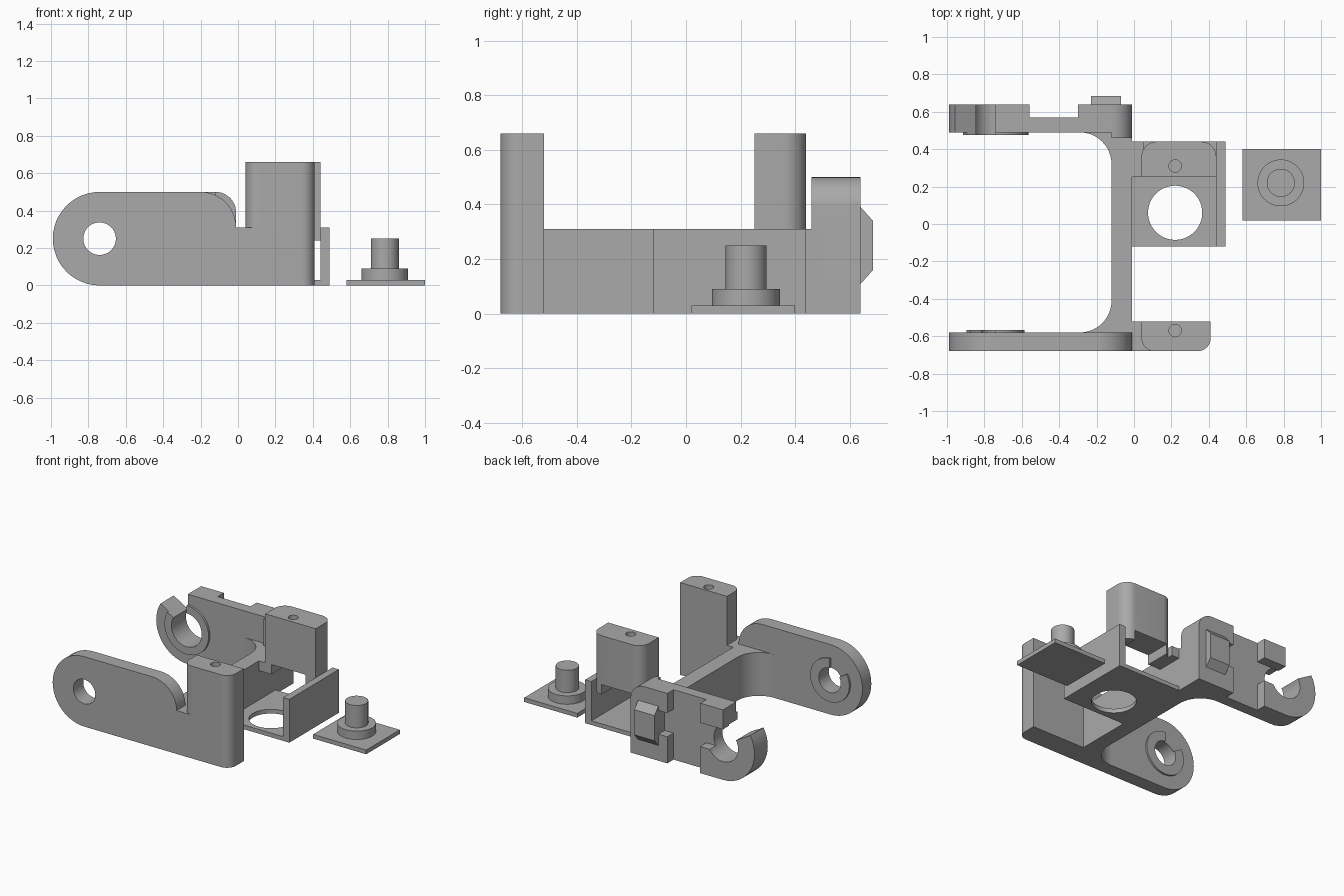
import bpy
import bmesh
from math import sin, cos, radians
from mathutils import Vector

cube = bpy.data.objects.get("Cube")
if cube:
    bpy.data.objects.remove(cube, do_unlink=True)

# Single grey plastic
GREY = (0.4, 0.4, 0.4, 1)
mat = bpy.data.materials.new("grey_plastic")
mat.use_nodes = True
mat.diffuse_color = GREY
bsdf = next(n for n in mat.node_tree.nodes if n.type == 'BSDF_PRINCIPLED')
bsdf.inputs["Base Color"].default_value = GREY


def arc(cx, cy, r, a0, a1):
    """Points on a circle from angle a0 to a1 in degrees."""
    n = max(3, int(abs(a1 - a0) / 7.5))
    steps = [radians(a0 + (a1 - a0) * i / n) for i in range(n + 1)]
    return [(cx + r * cos(a), cy + r * sin(a)) for a in steps]


def prism(name, outline, axis, lo, hi):
    """Extrude a 2D outline along one axis; the outline uses the other two in order."""
    place = {'x': lambda a, b, d: (d, a, b),
             'y': lambda a, b, d: (a, d, b),
             'z': lambda a, b, d: (a, b, d)}[axis]
    bm = bmesh.new()
    face = bm.faces.new([bm.verts.new(place(a, b, lo)) for a, b in outline])
    ext = bmesh.ops.extrude_face_region(bm, geom=[face])
    moved = [v for v in ext["geom"] if isinstance(v, bmesh.types.BMVert)]
    bmesh.ops.translate(bm, verts=moved, vec=Vector(place(0, 0, hi - lo)))
    bmesh.ops.remove_doubles(bm, verts=bm.verts, dist=0.0001)
    bmesh.ops.recalc_face_normals(bm, faces=bm.faces)
    me = bpy.data.meshes.new(name)
    bm.to_mesh(me)
    bm.free()
    me.materials.append(mat)
    ob = bpy.data.objects.new(name, me)
    bpy.context.collection.objects.link(ob)
    return ob


def box(name, x, y, z):
    return prism(name, [(x[0], y[0]), (x[1], y[0]), (x[1], y[1]), (x[0], y[1])], 'z', *z)


def disc(name, cx, cy, r, axis, lo, hi):
    return prism(name, arc(cx, cy, r, 0, 360)[:-1], axis, lo, hi)


def cut(ob, cutter):
    """Subtract the cutter and discard it."""
    cutter.hide_render = True
    mod = ob.modifiers.new("cut", 'BOOLEAN')
    mod.operation = 'DIFFERENCE'
    mod.solver = 'EXACT'
    mod.object = cutter
    bpy.context.view_layer.objects.active = ob
    bpy.ops.object.modifier_apply(modifier=mod.name)
    bpy.data.objects.remove(cutter, do_unlink=True)


def c_ring(name, r_out, r_in, lo, hi):
    """Open collar around the pivot."""
    outline = arc(PX, PZ, r_out, 150, 450) + arc(PX, PZ, r_in, 450, 150)
    return prism(name, outline, 'y', lo, hi)


PX, PZ, R = -0.74, 0.25, 0.25      # pivot centre and arm end radius
TOP, BAR, END = 0.5, 0.31, -0.01   # arm top, crossbar top, arm end
parts = []

# Front arm with pivot hole and collar
arm = prism("front_arm", arc(PX, PZ, R, 270, 90) + arc(-0.2, BAR, 0.19, 90, 0) + [(END, 0)],
            'y', -0.68, -0.58)
cut(arm, disc("pivot_cutter", PX, PZ, 0.087, 'y', -0.8, -0.5))
parts += [arm, c_ring("front_collar", 0.155, 0.087, -0.585, -0.567)]

# Crossbar with filleted inner corners
parts.append(prism("crossbar",
                   [(-0.3, -0.6), (END, -0.6), (END, 0.5), (-0.3, 0.5)]
                   + arc(-0.29, 0.32, 0.17, 90, 0) + arc(-0.29, -0.41, 0.17, 0, -90),
                   'z', 0, BAR))

# Back arm: hooked inner layer
hook = arc(PX, PZ, R, 270, 150)
end_curve = arc(-0.12, 0.39, 0.11, 90, 0)
parts.append(prism("back_arm", hook + arc(PX, PZ, 0.12, 150, 450) + [(PX, TOP)]
                   + end_curve + [(END, 0)], 'y', 0.49, 0.57))
parts.append(c_ring("back_collar", 0.175, 0.12, 0.475, 0.495))

# Back arm: raised outer layer around the channel
parts.append(prism("hook_thickening", hook + arc(PX, PZ, 0.12, 150, 330)
                   + [(-0.56, 0.19), (-0.56, 0)], 'y', 0.57, 0.64))
parts.append(box("upper_stop", (PX, -0.56), (0.57, 0.64), (0.36, TOP)))
parts.append(prism("end_block", end_curve + [(END, 0), (-0.3, 0), (-0.3, 0.19), (-0.23, 0.19),
                                             (-0.23, 0.36), (-0.3, 0.36), (-0.3, TOP)],
                   'y', 0.57, 0.64))
parts.append(prism("end_pad", end_curve + [(END, 0), (-0.12, 0)], 'y', 0.46, 0.49))

# Bevelled clip on the outside of the back arm
parts.append(prism("clip", [(0.6, 0.11), (0.64, 0.11), (0.685, 0.16), (0.685, 0.34),
                            (0.64, 0.39), (0.6, 0.39)], 'x', -0.23, -0.07))

# Front post and its base
base = prism("front_post_base", [(-0.12, -0.52), (-0.12, -0.68)]
             + arc(0.34, -0.61, 0.07, -90, 0) + [(0.41, -0.52)], 'z', 0, BAR)
post = prism("front_post", [(0.04, -0.52)] + arc(0.11, -0.61, 0.07, 180, 270)
             + arc(0.34, -0.61, 0.07, -90, 0) + [(0.41, -0.52)], 'z', BAR, 0.66)
cut(post, disc("screw_cutter", 0.22, -0.57, 0.033, 'z', 0.5, 0.8))
parts += [base, post]

# Back post bridging the tray, with a stepped underside
post = prism("back_post", [(0.04, 0.25), (0.44, 0.25)] + arc(0.36, 0.36, 0.08, 0, 90)
             + arc(0.12, 0.36, 0.08, 90, 180), 'z', 0.24, 0.66)
cut(post, disc("screw_cutter", 0.22, 0.31, 0.033, 'z', 0.5, 0.8))
cut(post, box("slot_cutter", (0.09, 0.36), (0.1, 0.6), (0.1, BAR)))
parts += [post, box("post_shoulder", (END, 0.05), (0.25, 0.44), (0.24, BAR))]

# Tray with round opening and side wall
floor = box("tray_floor", (END, 0.45), (-0.12, 0.44), (0, 0.03))
cut(floor, disc("opening_cutter", 0.22, 0.06, 0.145, 'z', -0.1, 0.1))
parts += [floor, box("tray_wall", (0.44, 0.49), (-0.12, 0.44), (0, BAR))]

# Separate peg on a square plate
parts.append(box("peg_plate", (0.58, 1.0), (0.02, 0.4), (0, 0.03)))
parts.append(disc("peg_collar", 0.785, 0.22, 0.125, 'z', 0.03, 0.09))
parts.append(disc("peg", 0.785, 0.22, 0.075, 'z', 0.09, 0.25))

# Smooth the curved sides and keep the edges crisp
bpy.ops.object.select_all(action='DESELECT')
for ob in parts:
    ob.select_set(True)
bpy.context.view_layer.objects.active = parts[0]
bpy.ops.object.shade_smooth_by_angle(angle=radians(30))
